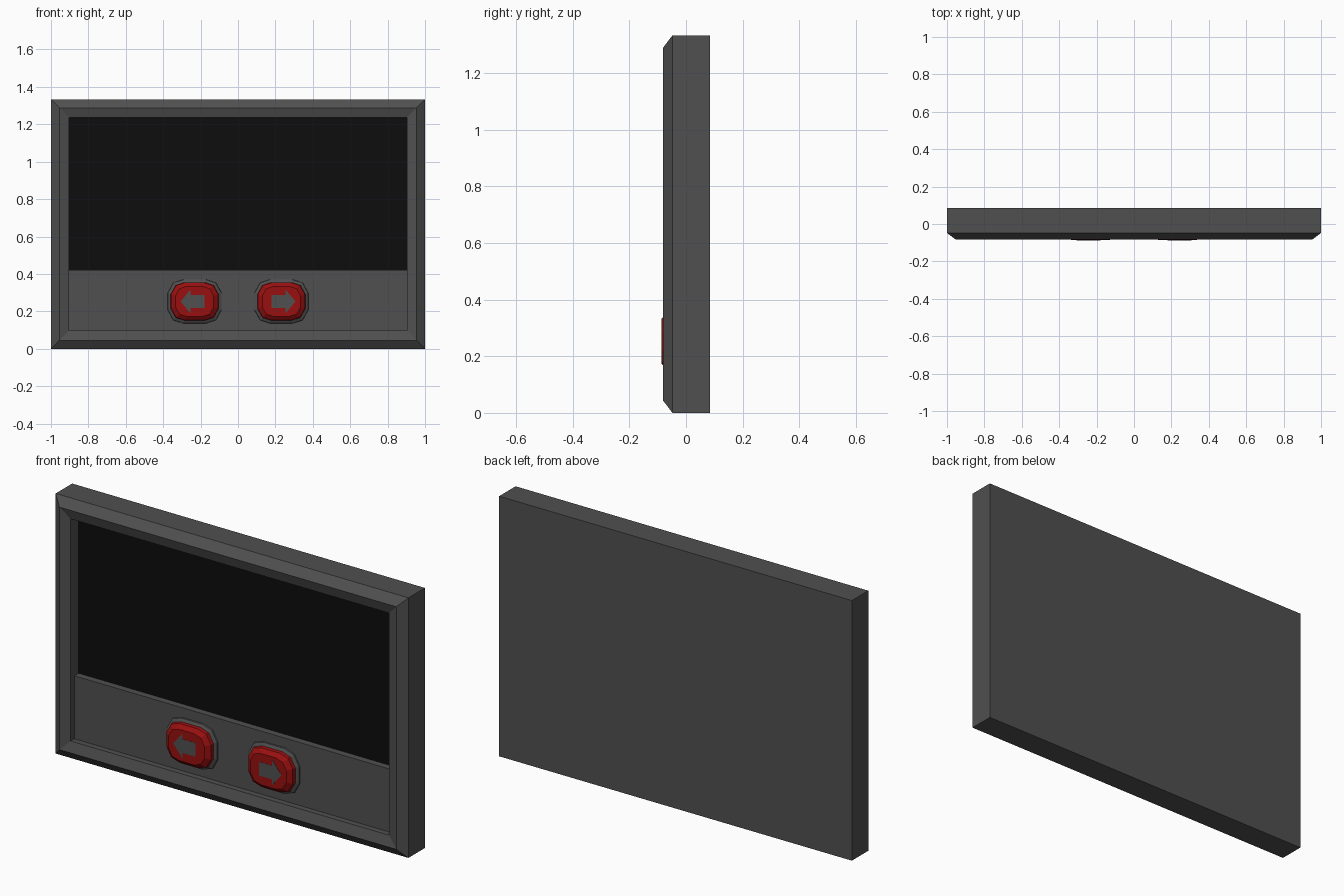
import bpy, bmesh

if "Cube" in bpy.data.objects:
    bpy.data.objects.remove(bpy.data.objects["Cube"])

def material(name, rgb):
    m = bpy.data.materials.new(name)
    m.diffuse_color = (*rgb, 1)
    m.use_nodes = True
    m.node_tree.nodes["Principled BSDF"].inputs["Base Color"].default_value = m.diffuse_color
    return m

GREY = material("dark grey", (0.08, 0.08, 0.08))
BLACK = material("screen black", (0.004, 0.004, 0.004))
RED = material("button red", (0.32, 0.005, 0.005))

def loft(name, loops, mats, cap_start=True, end_mat=0):
    """Skin a stack of loops, each a list of (x, y, z) points, and cap the ends."""
    bm = bmesh.new()
    rings = [[bm.verts.new(p) for p in loop] for loop in loops]
    n = len(rings[0])
    for a, b in zip(rings, rings[1:]):
        for i in range(n):
            j = (i + 1) % n
            bm.faces.new((a[i], a[j], b[j], b[i]))
    if cap_start:
        bm.faces.new(rings[0][::-1])
    bm.faces.new(rings[-1]).material_index = end_mat
    bmesh.ops.recalc_face_normals(bm, faces=bm.faces)
    me = bpy.data.meshes.new(name)
    bm.to_mesh(me)
    bm.free()
    for m in mats:
        me.materials.append(m)
    ob = bpy.data.objects.new(name, me)
    bpy.context.collection.objects.link(ob)
    return ob

def rect(x, z0, z1, y):
    return [(-x, y, z0), (x, y, z0), (x, y, z1), (-x, y, z1)]

H = 1.333
def frame(inset, y):
    return rect(1 - inset, inset, H - inset, y)

# Casing: back, sides, raised rim, inner slope and recess with the screen as floor
loft("casing", [frame(0, 0.085), frame(0, -0.048), frame(0.045, -0.082),
                frame(0.097, -0.066), frame(0.097, -0.002)],
     [GREY, BLACK], end_mat=1)

# Control panel below the screen
loft("control_panel", [rect(0.903, 0.097, 0.42, 0.0), rect(0.903, 0.097, 0.42, -0.036)], [GREY])

CZ = 0.253
def pad(cx, w, h, y):
    """Twelve-sided rounded rectangle."""
    q = [(w, 0.38 * h), (0.79 * w, 0.85 * h), (0.42 * w, h)]
    half = q + [(-x, z) for x, z in reversed(q)]
    pts = half + [(-x, -z) for x, z in half]
    return [(cx + x, y, CZ + z) for x, z in pts]

for side, s in (("left", -1), ("right", 1)):
    cx = 0.232 * s
    # Button collar
    loft(side + "_button_collar", [pad(cx, 0.145, 0.118, -0.034), pad(cx, 0.143, 0.116, -0.042),
                                   pad(cx, 0.128, 0.102, -0.050)], [GREY])
    # Button
    loft(side + "_button", [pad(cx, 0.128, 0.102, -0.048), pad(cx, 0.126, 0.100, -0.068),
                            pad(cx, 0.102, 0.080, -0.086)], [RED])
    # Arrow plate pointing outwards
    arrow = [(0.075, 0), (0.022, 0.064), (0.022, 0.035), (-0.052, 0.035),
             (-0.052, -0.035), (0.022, -0.035), (0.022, -0.064)]
    loft(side + "_arrow", [[(cx + s * x, y, CZ + z) for x, z in arrow]
                           for y in (-0.085, -0.087)], [GREY])
